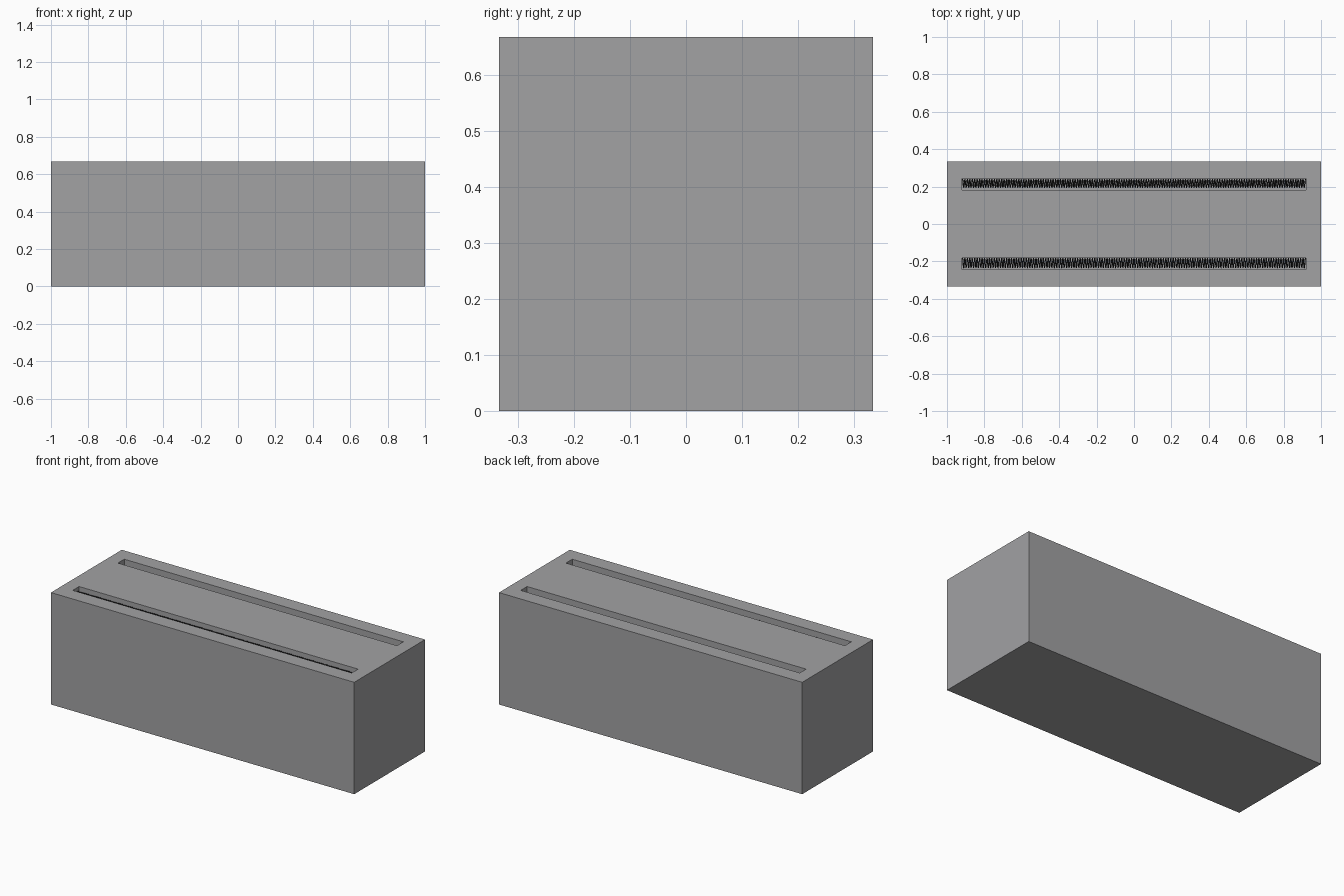
import bpy
import math

if "Cube" in bpy.data.objects:
    bpy.data.objects.remove(bpy.data.objects["Cube"])

L, W, H = 2.0, 0.667, 0.667      # outer size of the block
SLOT_L, SLOT_W, DEPTH = 1.84, 0.06, 0.12


def material(name, rgb):
    m = bpy.data.materials.new(name)
    m.diffuse_color = (*rgb, 1.0)
    m.use_nodes = True
    m.node_tree.nodes["Principled BSDF"].inputs["Base Color"].default_value = m.diffuse_color
    return m


grey = material("plain_grey", (0.36, 0.36, 0.37))
dark = material("dark_wire", (0.03, 0.03, 0.03))


def box(name, size, centre, mat):
    bpy.ops.mesh.primitive_cube_add(size=1, location=centre)
    ob = bpy.context.object
    ob.name = name
    ob.scale = size
    bpy.ops.object.transform_apply(location=True, rotation=False, scale=True)
    ob.data.materials.append(mat)
    return ob


def coil(name, y, z, radius, turns=140, steps=8, wire=0.003):
    """Tightly wound wire running the length of a slot."""
    n = turns * steps
    cu = bpy.data.curves.new(name, 'CURVE')
    cu.dimensions = '3D'
    cu.bevel_depth = wire
    cu.bevel_resolution = 0
    cu.use_fill_caps = True
    sp = cu.splines.new('POLY')
    sp.points.add(n)
    length = SLOT_L - 2 * wire
    for i, p in enumerate(sp.points):
        a = 2 * math.pi * i / steps
        p.co = (length * (i / n - 0.5), y + radius * math.cos(a),
                z + radius * math.sin(a), 1)
    cu.materials.append(dark)
    ob = bpy.data.objects.new(name, cu)
    bpy.context.collection.objects.link(ob)
    return ob


# Main block
body = box("body", (L, W, H), (0, 0, H / 2), grey)

# Two long slots sunk into the top
for side, label in ((-1, "front"), (1, "back")):
    cutter = box(label + "_slot_cutter", (SLOT_L, SLOT_W, 2 * DEPTH),
                 (0, side * 0.213, H), grey)
    mod = body.modifiers.new(label + "_slot", 'BOOLEAN')
    mod.operation = 'DIFFERENCE'
    mod.solver = 'EXACT'
    mod.object = cutter
    bpy.context.view_layer.objects.active = body
    bpy.ops.object.modifier_apply(modifier=mod.name)
    bpy.data.objects.remove(cutter, do_unlink=True)

# Fine wire coils inside the slots
coil("front_coil", -0.208, H - 0.046, 0.026)
coil("back_coil", 0.217, H - 0.075, 0.022)
